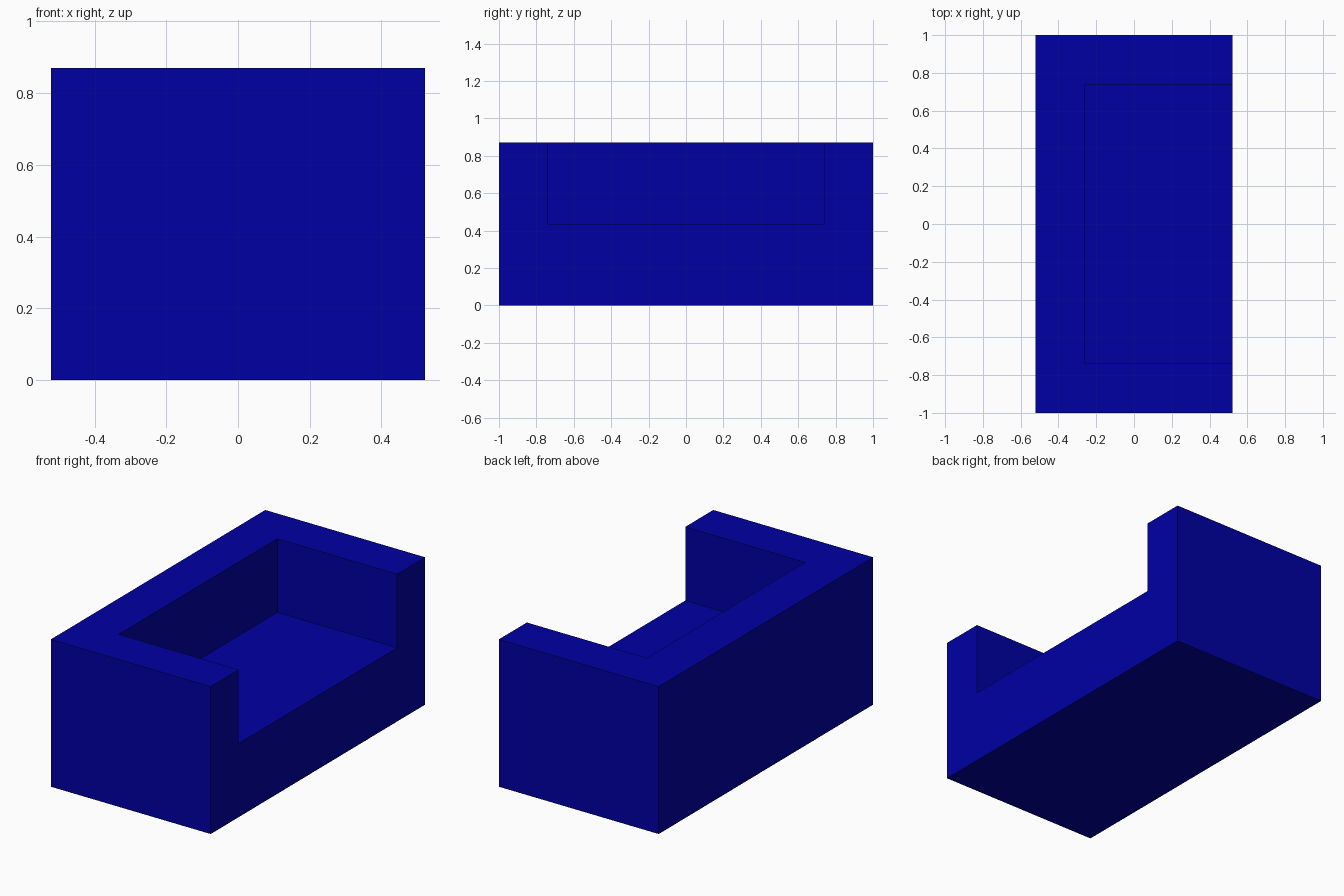
import bpy

if "Cube" in bpy.data.objects:
    bpy.data.objects.remove(bpy.data.objects["Cube"])

W, L, H = 1.044, 2.0, 0.87      # depth (x), length (y), height (z)
T = 0.261                       # thickness of back and arms
SEAT = 0.435                    # seat height

blue = bpy.data.materials.new("deep blue")
blue.diffuse_color = (0.0, 0.0, 0.37, 1)
blue.use_nodes = True
blue.node_tree.nodes["Principled BSDF"].inputs["Base Color"].default_value = blue.diffuse_color


def box(name, lo, hi):
    """Axis-aligned box between two corners, with its scale applied."""
    mid = [(a + b) / 2 for a, b in zip(lo, hi)]
    bpy.ops.mesh.primitive_cube_add(size=1, location=mid)
    ob = bpy.context.object
    ob.name = name
    ob.scale = [b - a for a, b in zip(lo, hi)]
    bpy.ops.object.transform_apply(location=True, rotation=False, scale=True)
    ob.data.materials.append(blue)
    return ob


# Solid sofa block
sofa = box("sofa_body", (-W / 2, -L / 2, 0), (W / 2, L / 2, H))

# Seat recess, open at the top and towards +x
cutter = box("seat_cutter", (-W / 2 + T, -L / 2 + T, SEAT),
             (W / 2 + 0.2, L / 2 - T, H + 0.2))
cutter.hide_render = True

# Carve the recess, leaving back, arms and seat as one body
cut = sofa.modifiers.new("seat_recess", 'BOOLEAN')
cut.operation = 'DIFFERENCE'
cut.solver = 'EXACT'
cut.object = cutter
bpy.context.view_layer.objects.active = sofa
bpy.ops.object.modifier_apply(modifier=cut.name)
bpy.data.objects.remove(cutter, do_unlink=True)
